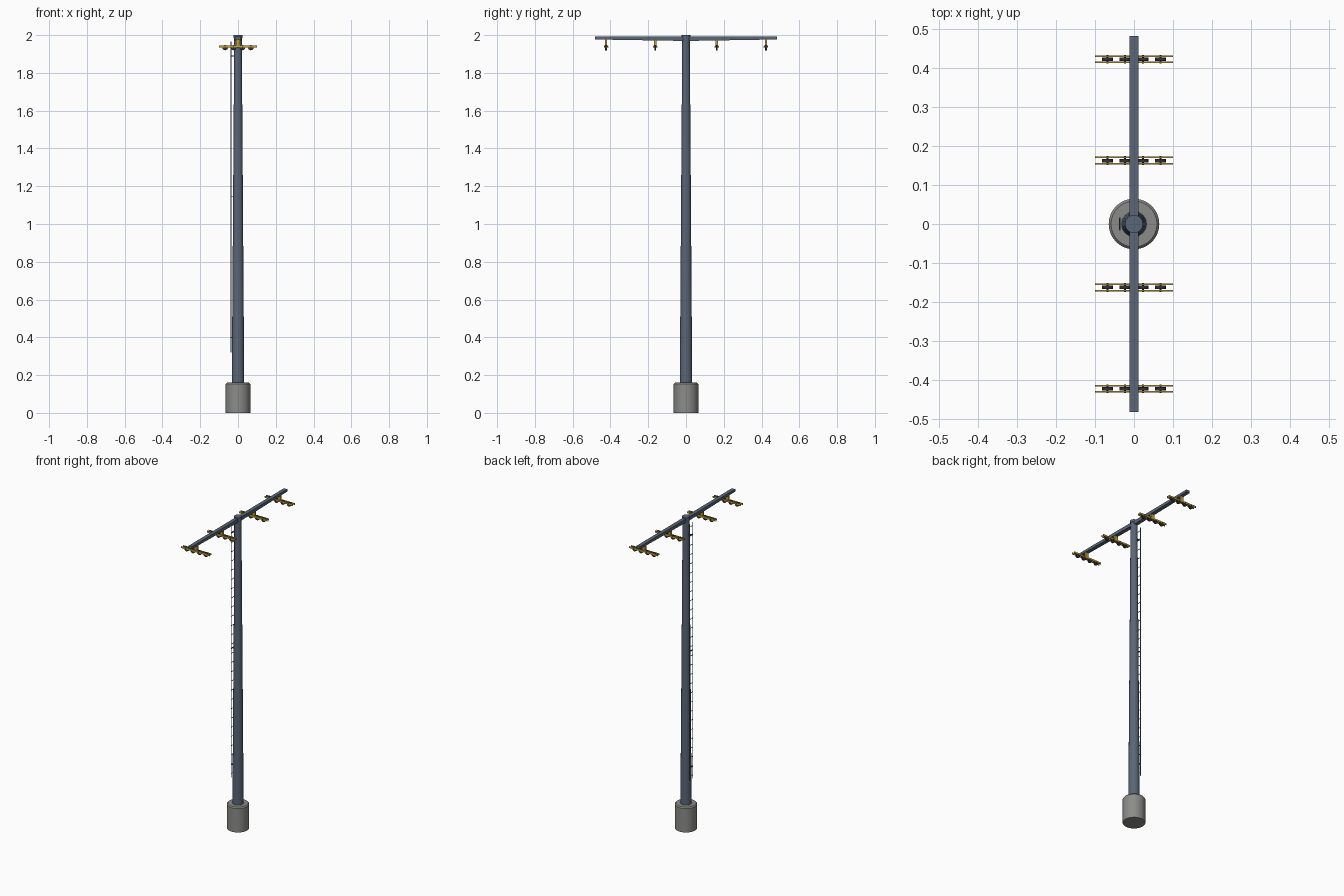
import bpy, bmesh, math
from mathutils import Vector, Matrix

if "Cube" in bpy.data.objects:
    bpy.data.objects.remove(bpy.data.objects["Cube"])


def mat(name, rgb):
    m = bpy.data.materials.new(name)
    m.diffuse_color = (*rgb, 1)
    m.use_nodes = True
    m.node_tree.nodes["Principled BSDF"].inputs["Base Color"].default_value = m.diffuse_color
    return m


STEEL = mat("slate_steel", (0.10, 0.135, 0.18))
YELLOW = mat("yellow_paint", (0.55, 0.36, 0.04))
RUBBER = mat("dark_rubber", (0.03, 0.03, 0.035))
CONCRETE = mat("concrete", (0.26, 0.26, 0.25))


def finish(name, bm, material, smooth=False):
    me = bpy.data.meshes.new(name)
    bmesh.ops.recalc_face_normals(bm, faces=bm.faces)
    bm.to_mesh(me)
    bm.free()
    ob = bpy.data.objects.new(name, me)
    bpy.context.collection.objects.link(ob)
    me.materials.append(material)
    if smooth:
        bpy.ops.object.select_all(action='DESELECT')
        ob.select_set(True)
        bpy.context.view_layer.objects.active = ob
        bpy.ops.object.shade_smooth_by_angle(angle=math.radians(35))
    return ob


def box(bm, c, s):
    bmesh.ops.create_cube(bm, size=1, matrix=Matrix.Translation(c) @ Matrix.Diagonal((*s, 1)))


def rod(bm, a, b, r, r2=None, n=8):
    a, b = Vector(a), Vector(b)
    rot = (b - a).to_track_quat('Z', 'Y').to_matrix().to_4x4()
    bmesh.ops.create_cone(bm, cap_ends=True, segments=n, radius1=r,
                          radius2=r if r2 is None else r2, depth=(b - a).length,
                          matrix=Matrix.Translation((a + b) / 2) @ rot)


# concrete footing with chamfered rim
bm = bmesh.new()
rod(bm, (0, 0, 0), (0, 0, 0.153), 0.065, n=32)
rod(bm, (0, 0, 0.153), (0, 0, 0.16), 0.065, 0.059, n=32)
finish("concrete_footing", bm, CONCRETE, True)

# tapered mast
bm = bmesh.new()
rod(bm, (0, 0, 0.15), (0, 0, 1.985), 0.033, 0.020, n=24)
finish("mast", bm, STEEL, True)

# mast cap
bm = bmesh.new()
rod(bm, (0, 0, 1.985), (0, 0, 2.0), 0.023, n=24)
finish("mast_cap", bm, STEEL, True)

# crossarm, deeper at the mast than at the tips
bm = bmesh.new()
prof = [(-0.483, 1.992), (-0.483, 1.977), (0, 1.969), (0.483, 1.977), (0.483, 1.992)]
f = bm.faces.new([bm.verts.new((-0.012, y, z)) for y, z in prof])
ext = bmesh.ops.extrude_face_region(bm, geom=[f])
bmesh.ops.translate(bm, vec=(0.024, 0, 0),
                    verts=[v for v in ext["geom"] if isinstance(v, bmesh.types.BMVert)])
finish("crossarm", bm, STEEL)

# four wheel assemblies hanging from the crossarm
for i, y in enumerate((-0.423, -0.163, 0.163, 0.423), 1):
    bm = bmesh.new()
    box(bm, (0, y, 1.959), (0.02, 0.012, 0.042))
    finish(f"hanger_{i}", bm, YELLOW)

    bm = bmesh.new()
    for s in (-1, 1):
        box(bm, (0, y + s * 0.008, 1.940), (0.20, 0.004, 0.011))
    finish(f"wheel_beams_{i}", bm, YELLOW)

    bm = bmesh.new()
    for x in (-0.068, -0.023, 0.023, 0.068):
        rod(bm, (x, y - 0.0045, 1.934), (x, y + 0.0045, 1.934), 0.0145, n=16)
        rod(bm, (x, y - 0.0115, 1.938), (x, y + 0.0115, 1.938), 0.003, n=8)
    finish(f"guide_wheels_{i}", bm, RUBBER, True)

# ladder rails
LX, LY = -0.037, 0.015
bm = bmesh.new()
for s in (-1, 1):
    rod(bm, (LX, s * LY, 0.32), (LX, s * LY, 1.965), 0.0022, n=6)
finish("ladder_rails", bm, STEEL)

# ladder rungs
bm = bmesh.new()
n = 28
for i in range(n):
    z = 0.345 + i * (1.60 / (n - 1))
    rod(bm, (LX, -LY, z), (LX, LY, z), 0.0018, n=6)
finish("ladder_rungs", bm, STEEL)

# ladder brackets to the mast
bm = bmesh.new()
for z in (0.40, 1.147, 1.89):
    box(bm, (LX, 0, z), (0.004, 2 * LY, 0.005))
    box(bm, (LX / 2 - 0.007, 0, z), (0.026, 0.005, 0.005))
finish("ladder_brackets", bm, STEEL)
